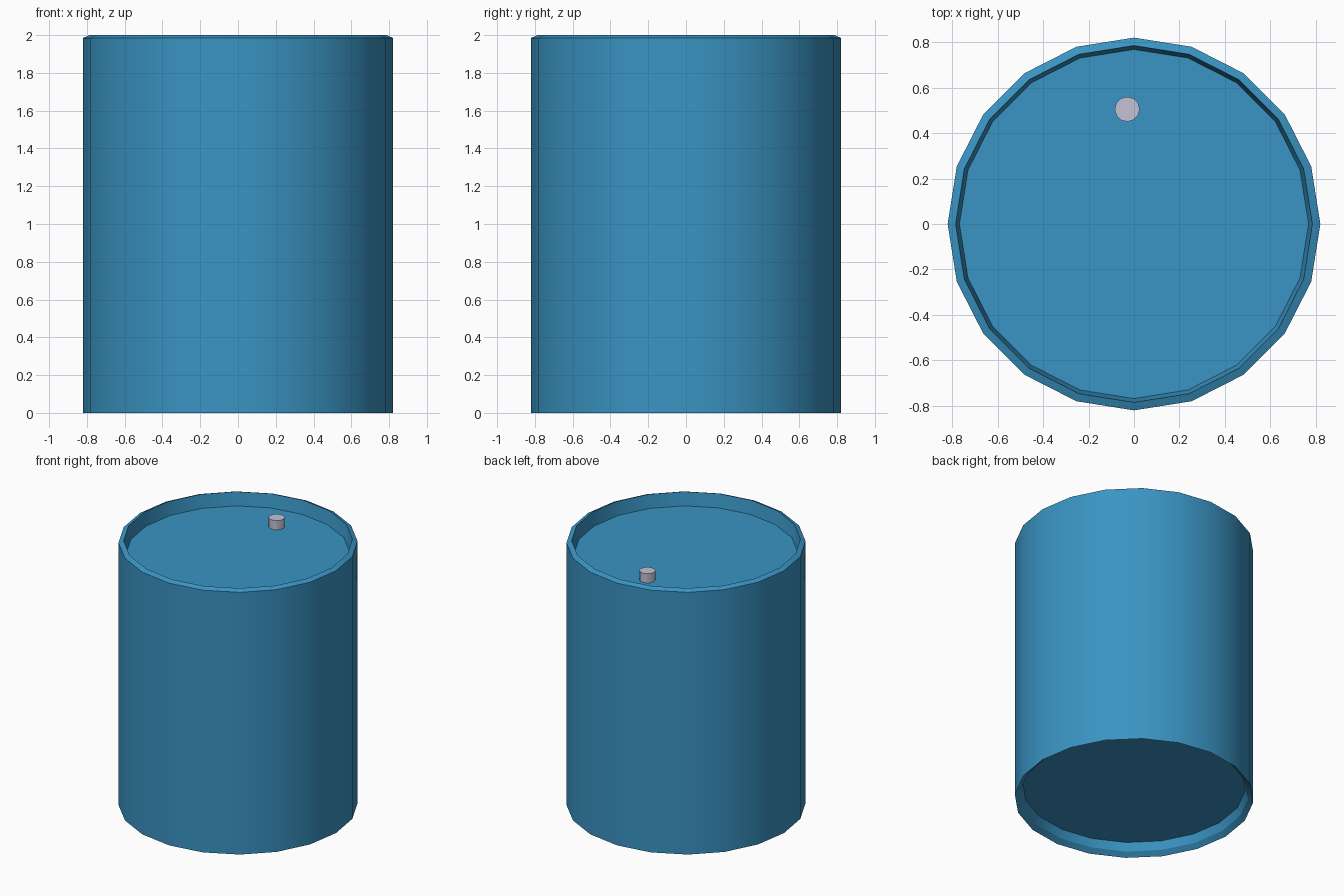
import bpy, bmesh, math

cube = bpy.data.objects.get("Cube")
if cube:
    bpy.data.objects.remove(cube, do_unlink=True)


def make_material(name, colour):
    mat = bpy.data.materials.new(name)
    mat.use_nodes = True
    mat.diffuse_color = (*colour, 1)
    mat.node_tree.nodes["Principled BSDF"].inputs["Base Color"].default_value = (*colour, 1)
    return mat


def lathe(name, profile, sides, mat, location=(0, 0, 0)):
    """Revolve (radius, height) points around z and cap both ends."""
    bm = bmesh.new()
    rings = []
    for r, z in profile:
        angles = [math.tau * i / sides for i in range(sides)]
        rings.append([bm.verts.new((r * math.cos(a), r * math.sin(a), z)) for a in angles])
    for low, high in zip(rings, rings[1:]):
        for i in range(sides):
            j = (i + 1) % sides
            bm.faces.new((low[i], low[j], high[j], high[i]))
    bm.faces.new(rings[0][::-1])
    bm.faces.new(rings[-1])
    bmesh.ops.recalc_face_normals(bm, faces=bm.faces)
    mesh = bpy.data.meshes.new(name)
    bm.to_mesh(mesh)
    bm.free()
    mesh.materials.append(mat)
    obj = bpy.data.objects.new(name, mesh)
    obj.location = location
    bpy.context.collection.objects.link(obj)
    bpy.ops.object.select_all(action="DESELECT")
    obj.select_set(True)
    bpy.context.view_layer.objects.active = obj
    bpy.ops.object.shade_smooth_by_angle(angle=math.radians(30))
    return obj


blue = make_material("blue paint", (0.042, 0.296, 0.546))
grey = make_material("pale grey metal", (0.54, 0.54, 0.68))

# Barrel: recessed base, sloped rims, straight wall, recessed lid
barrel_profile = [
    (0.765, 0.09), (0.785, 0.03), (0.82, 0.0),
    (0.82, 1.985), (0.785, 2.0), (0.768, 1.90),
]
lathe("barrel", barrel_profile, 20, blue)

# Bung standing on the lid near the back
lathe("bung", [(0.055, 0.0), (0.055, 0.08)], 12, grey, (-0.03, 0.505, 1.89))
